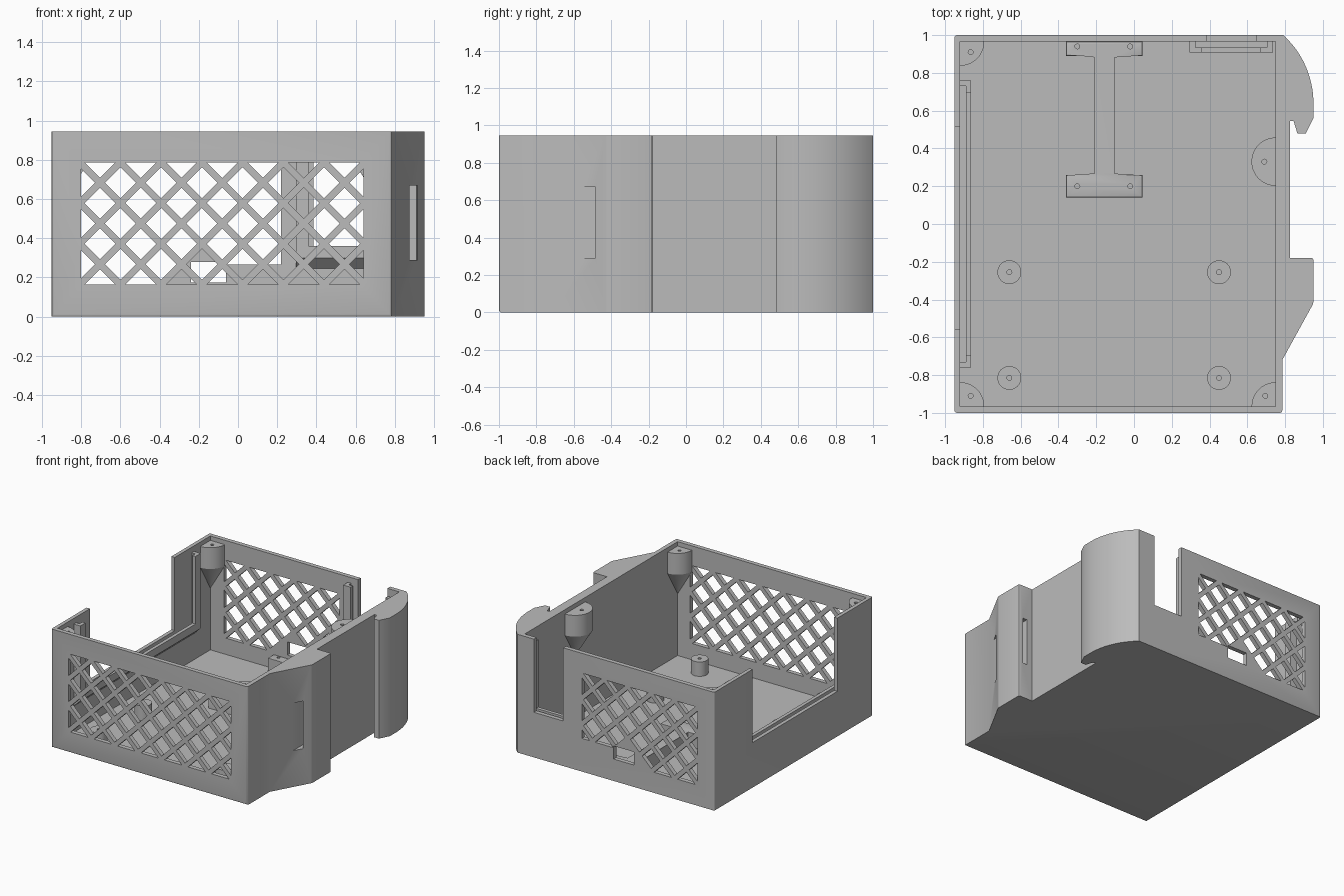
import bpy, bmesh, math

if "Cube" in bpy.data.objects:
    bpy.data.objects.remove(bpy.data.objects["Cube"])

H = 0.945          # case height
FLOOR = 0.035
X0, X1, Y0, Y1 = -0.92, 0.75, -0.965, 0.965   # inner cavity

grey = bpy.data.materials.new("plain_grey")
grey.diffuse_color = (0.5, 0.5, 0.5, 1)
grey.use_nodes = True
grey.node_tree.nodes["Principled BSDF"].inputs["Base Color"].default_value = grey.diffuse_color


def finish(name, bm):
    bmesh.ops.remove_doubles(bm, verts=bm.verts, dist=1e-5)
    bmesh.ops.recalc_face_normals(bm, faces=bm.faces)
    me = bpy.data.meshes.new(name)
    bm.to_mesh(me)
    bm.free()
    me.materials.append(grey)
    ob = bpy.data.objects.new(name, me)
    bpy.context.collection.objects.link(ob)
    return ob


def add_prism(bm, pts, lift):
    """Closed prism: 3D polygon pts swept along the vector lift."""
    a = [bm.verts.new(p) for p in pts]
    b = [bm.verts.new([p[i] + lift[i] for i in range(3)]) for p in pts]
    bm.faces.new(a)
    bm.faces.new(b)
    for i in range(len(a)):
        j = (i + 1) % len(a)
        bm.faces.new((a[i], a[j], b[j], b[i]))


def add_box(bm, x0, x1, y0, y1, z0, z1):
    add_prism(bm, [(x0, y0, z0), (x1, y0, z0), (x1, y1, z0), (x0, y1, z0)], (0, 0, z1 - z0))


def box(name, *lim):
    bm = bmesh.new()
    add_box(bm, *lim)
    return finish(name, bm)


def cut(ob, cutter):
    m = ob.modifiers.new("cut", 'BOOLEAN')
    m.operation, m.solver, m.object = 'DIFFERENCE', 'EXACT', cutter
    bpy.context.view_layer.objects.active = ob
    bpy.ops.object.modifier_apply(modifier=m.name)
    bpy.data.objects.remove(cutter)


def clip(poly, axis, limit, sign):
    """Keep the part of a 2D polygon where sign * (p[axis] - limit) >= 0."""
    out = []
    for i, p in enumerate(poly):
        q = poly[(i + 1) % len(poly)]
        dp, dq = sign * (p[axis] - limit), sign * (q[axis] - limit)
        if dp >= 0:
            out.append(p)
        if dp * dq < 0:
            t = dp / (dp - dq)
            out.append((p[0] + t * (q[0] - p[0]), p[1] + t * (q[1] - p[1])))
    return out


def lattice_cutter(x_max, y, rear):
    """Diamond holes on a diagonal grid, clipped to a rectangle."""
    p, r = 0.2077, 0.079
    bm = bmesh.new()
    for i in range(-8, 9):
        for j in range(-4, 5):
            if (i + j) % 2 == 0:
                continue
            cx, cz = -0.08 + i * p / 2, 0.475 + j * p / 2
            z_min = 0.165
            if rear and -0.33 < cx < 0.25:     # solid strip around the port
                z_min = 0.265
                if cz < 0.3 and cx < -0.15:
                    continue
            poly = [(cx - r, cz), (cx, cz - r), (cx + r, cz), (cx, cz + r)]
            for args in ((0, -0.80, 1), (0, x_max, -1), (1, z_min, 1), (1, 0.787, -1)):
                poly = clip(poly, *args) if poly else poly
            if len(poly) < 3:
                continue
            if max(q[0] for q in poly) - min(q[0] for q in poly) < 0.01:
                continue
            if max(q[1] for q in poly) - min(q[1] for q in poly) < 0.01:
                continue
            add_prism(bm, [(a, y - 0.06, b) for a, b in poly], (0, 0.12, 0))
    return finish("lattice_cutter", bm)


# Case shell: outline with the side pod and the curved hook
outline = [(-0.95, -1), (0.785, -1), (0.785, -0.72), (0.95, -0.42), (0.95, -0.18),
           (0.825, -0.18), (0.825, 0.545), (0.845, 0.545), (0.865, 0.48),
           (0.91, 0.48), (0.95, 0.56)]
for k in range(13):
    a = math.radians(48 * k / 12)
    outline.append((0.465 + 0.485 * math.cos(a), 0.64 + 0.485 * math.sin(a)))
outline.append((-0.95, 1))
bm = bmesh.new()
add_prism(bm, [(x, y, 0) for x, y in outline], (0, 0, H))


def soft(e):
    m = (e.verts[0].co + e.verts[1].co) / 2
    upright = abs(e.verts[0].co.z - e.verts[1].co.z) > 0.5
    pod = m.x > 0.9 and m.y < -0.1
    return (upright and (m.x < -0.9 or pod or m.y < -0.9)) or (m.z < 0.01 and m.y < -0.99)


bmesh.ops.bevel(bm, geom=[e for e in bm.edges if soft(e)], offset=0.012,
                segments=3, profile=0.5, affect='EDGES')
case = finish("case_shell", bm)
cut(case, box("cavity", X0, X1, Y0, Y1, FLOOR, 1.2))
cut(case, box("left_opening", -1.1, -0.90, -0.555, 0.515, 0.36, 1.2))
cut(case, box("rear_opening", 0.385, 0.645, 0.94, 1.1, 0.36, 1.2))
cut(case, box("port_opening", -0.24, -0.06, 0.94, 1.1, 0.175, 0.28))
cut(case, box("pod_slot", 0.875, 0.915, -0.8, -0.1, 0.29, 0.67))
cut(case, lattice_cutter(0.64, -0.98, False))
cut(case, lattice_cutter(0.22, 0.98, True))


# Panel guides: U-shaped grooved frames inside the openings
def guide(name, u0, u1, place):
    """place(u, d, z): u along the wall, d is the distance in from the wall."""
    bm = bmesh.new()

    def bar(ua, ub, da, db, za, zb):
        ring = [(ua, da), (ub, da), (ub, db), (ua, db)]
        lo = [place(u, d, za) for u, d in ring]
        add_prism(bm, lo, (0, 0, zb - za))

    top, low, mid, deep = 0.90, 0.30, 0.03, 0.058
    for s, e in ((1, u0), (-1, u1)):
        bar(*sorted((e, e + s * 0.03)), 0, mid, low, top)        # groove side
        bar(*sorted((e, e + s * 0.065)), mid, deep, low, top)    # front lip
    bar(u0 + 0.03, u1 - 0.03, 0, mid, low, 0.33)
    bar(u0 + 0.065, u1 - 0.065, mid, deep, low, 0.36)
    a, b = place(u0, 0, 0), place(u1, 0, 0)
    wedge = [place(u0, 0, low), place(u0, deep, low), place(u0, 0, low - 0.055)]
    add_prism(bm, wedge, [b[i] - a[i] for i in range(3)])
    return finish(name, bm)


guide("rear_panel_guide", 0.295, 0.735, lambda u, d, z: (u, Y1 - d, z))
guide("left_panel_guide", -0.76, 0.76, lambda u, d, z: (X0 + d, u, z))


def pin(x, y, z0, z1):
    bm = bmesh.new()
    ring = [(x + 0.013 * math.cos(k * math.pi / 6), y + 0.013 * math.sin(k * math.pi / 6), z0)
            for k in range(12)]
    add_prism(bm, ring, (0, 0, z1 - z0))
    return finish("screw_hole", bm)


# Lid screw bosses: part-round columns tapering to a point on the wall
def boss(name, x, y, a0, a1, r, hole):
    bm = bmesh.new()
    n = 20
    rings = []
    for rad, z in ((r, 0.91), (r, 0.74), (0.001, 0.53)):
        ring = [bm.verts.new((x, y, z))]
        for k in range(n + 1):
            a = math.radians(a0 + (a1 - a0) * k / n)
            ring.append(bm.verts.new((x + rad * math.cos(a), y + rad * math.sin(a), z)))
        rings.append(ring)
    bm.faces.new(rings[0])
    bm.faces.new(rings[-1])
    for A, B in zip(rings, rings[1:]):
        for i in range(n + 2):
            j = (i + 1) % (n + 2)
            bm.faces.new((A[i], A[j], B[j], B[i]))
    cut(finish(name, bm), pin(*hole, 0.8, 1.0))


boss("rear_left_boss", X0, Y1, 270, 360, 0.127, (-0.865, 0.91))
boss("front_left_boss", X0, Y0, 0, 90, 0.127, (-0.865, -0.91))
boss("front_right_boss", X1, Y0, 90, 180, 0.127, (0.695, -0.91))
boss("right_wall_boss", X1, 0.33, 90, 270, 0.128, (0.69, 0.33))

# Board standoffs
for x in (-0.66, 0.45):
    for y in (-0.255, -0.815):
        bm = bmesh.new()
        ring = [(x + 0.063 * math.cos(k * math.pi / 16), y + 0.063 * math.sin(k * math.pi / 16), FLOOR - 0.005)
                for k in range(32)]
        add_prism(bm, ring, (0, 0, 0.12))
        cut(finish("standoff", bm), pin(x, y, 0.06, 0.3))

# I-shaped mounting rail on the floor
rail = [(-0.36, 0.14), (0.045, 0.14), (0.045, 0.26), (-0.11, 0.26), (-0.11, 0.89), (0.045, 0.89),
        (0.045, Y1), (-0.36, Y1), (-0.36, 0.89), (-0.2, 0.89), (-0.2, 0.26), (-0.36, 0.26)]
bm = bmesh.new()
add_prism(bm, [(x, y, FLOOR - 0.005) for x, y in rail], (0, 0, 0.12))
top = [e for e in bm.edges if all(v.co.z > 0.1 for v in e.verts)]
bmesh.ops.bevel(bm, geom=top, offset=0.008, segments=2, profile=0.5, affect='EDGES')
mount = finish("mounting_rail", bm)
for x in (-0.3, -0.02):
    for y in (0.2, 0.94):
        cut(mount, pin(x, y, 0.06, 0.3))

# Smooth the curved faces, keep hard edges
bpy.ops.object.select_all(action='SELECT')
bpy.context.view_layer.objects.active = case
bpy.ops.object.shade_smooth_by_angle(angle=math.radians(30))
